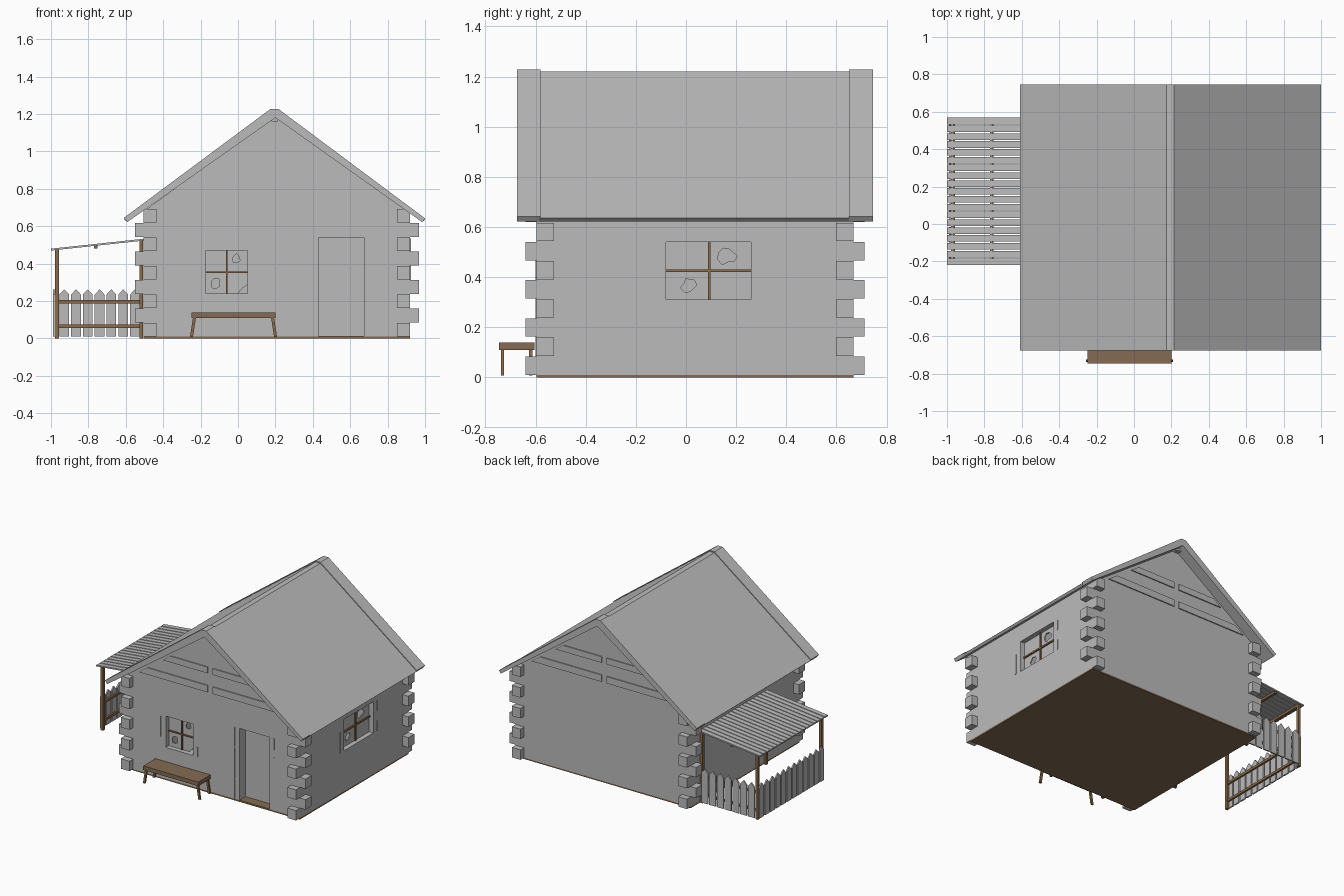
import bpy, bmesh, math, random

if "Cube" in bpy.data.objects:
    bpy.data.objects.remove(bpy.data.objects["Cube"])

random.seed(4)


def material(name, rgb):
    m = bpy.data.materials.new(name)
    m.diffuse_color = (*rgb, 1)
    m.use_nodes = True
    m.node_tree.nodes["Principled BSDF"].inputs["Base Color"].default_value = m.diffuse_color
    return m


GREY = material("weathered grey", (0.5, 0.5, 0.5))
BROWN = material("bench brown", (0.23, 0.145, 0.085))
WOOD = material("warm post wood", (0.26, 0.145, 0.065))


# A solid is a 2D profile extruded along x, y or z from a to b
def solid(axis, pts, a, b):
    return axis, pts, a, b


def box(x0, x1, y0, y1, z0, z1):
    return solid("y", [(x0, z0), (x1, z0), (x1, z1), (x0, z1)], y0, y1)


def make(name, mat, solids):
    bm = bmesh.new()
    place = {"x": lambda u, v, t: (t, u, v),
             "y": lambda u, v, t: (u, t, v),
             "z": lambda u, v, t: (u, v, t)}
    for axis, pts, a, b in solids:
        lo = [bm.verts.new(place[axis](u, v, a)) for u, v in pts]
        hi = [bm.verts.new(place[axis](u, v, b)) for u, v in pts]
        bm.faces.new(lo)
        bm.faces.new(hi[::-1])
        n = len(pts)
        for i in range(n):
            j = (i + 1) % n
            bm.faces.new((lo[i], hi[i], hi[j], lo[j]))
    bmesh.ops.recalc_face_normals(bm, faces=bm.faces)
    me = bpy.data.meshes.new(name)
    bm.to_mesh(me)
    bm.free()
    me.materials.append(mat)
    ob = bpy.data.objects.new(name, me)
    bpy.context.collection.objects.link(ob)
    return ob


def cut(ob, name, solids):
    cutter = make(name, GREY, solids)
    cutter.hide_render = True
    cutter.hide_viewport = True
    mod = ob.modifiers.new(name, "BOOLEAN")
    mod.operation = "DIFFERENCE"
    mod.solver = "EXACT"
    mod.object = cutter


def jagged(cu, cv, r):
    n = 9
    pts = []
    for i in range(n):
        k = r * random.uniform(0.55, 1.15)
        t = 2 * math.pi * i / n
        pts.append((cu + k * math.cos(t), cv + k * math.sin(t)))
    return pts


# Extents of the house body
X0, X1, Y0, Y1 = -0.505, 0.92, -0.597, 0.668
T = 0.075

# Hollow log walls with gables, cut for door and windows
walls = make("log_walls", GREY, [solid("y", [
    (X0, 0.01), (X1, 0.01), (X1, 0.675), (0.2, 1.19), (X0, 0.68)], Y0, Y1)])
cut(walls, "interior_cutter", [solid("y", [
    (X0 + T, -0.05), (X1 - T, -0.05), (X1 - T, 0.64), (0.2, 1.11), (X0 + T, 0.64)],
    Y0 + T, Y1 - T)])
cut(walls, "front_window_cutter", [box(-0.17, 0.05, Y0 - 0.1, Y0 + 0.12, 0.24, 0.47)])
cut(walls, "side_window_cutter", [box(X1 - 0.12, X1 + 0.1, -0.08, 0.26, 0.31, 0.54)])
cut(walls, "door_cutter", [box(0.43, 0.675, Y0 - 0.1, Y0 + 0.12, -0.02, 0.54)])

make("floor", BROWN, [box(X0, X1, Y0, Y1, 0, 0.012)])
make("door", GREY, [box(0.425, 0.68, Y0 + 0.07, Y0 + 0.09, 0.01, 0.545)])

# Interlocking log ends at the four corners, alternating direction
ends = []
STEP = 0.0762
for row in range(9):
    z0 = 0.01 + row * STEP
    z1 = z0 + STEP - 0.003
    for sx in (0, 1):
        for sy in (0, 1):
            xa, xb = ((X0, X0 + 0.07), (X1 - 0.07, X1))[sx]
            ya, yb = ((Y0, Y0 + 0.07), (Y1 - 0.07, Y1))[sy]
            if row % 2 == 0:
                ya, yb = (ya - 0.043, yb) if sy == 0 else (ya, yb + 0.043)
            else:
                xa, xb = (xa - 0.045, xb) if sx == 0 else (xa, xb + 0.048)
            ends.append(box(xa, xb, ya, yb, z0, z1))
make("corner_log_ends", GREY, ends)

# Horizontal gable boards on both ends, split by a centre gap
boards = []
for z0, z1 in ((0.74, 0.79), (0.88, 0.925)):
    w0, w1 = (1.16 - z0) / 0.72, (1.16 - z1) / 0.72
    for s, gap in ((-1, 0.025), (1, 0.015)):
        prof = [(0.2 + s * gap, z0), (0.2 + s * w0, z0), (0.2 + s * w1, z1), (0.2 + s * gap, z1)]
        boards.append(solid("y", prof, Y0 - 0.008, Y0 + 0.01))
        boards.append(solid("y", prof, Y1 - 0.01, Y1 + 0.008))
make("gable_boards", GREY, boards)
make("ridge_beam", GREY, [box(0.178, 0.215, -0.63, 0.7, 1.16, 1.195)])

# Narrow upright slivers beside the openings
slits = [(-0.213, 0.31, 0.46), (0.087, 0.24, 0.31), (0.39, 0.01, 0.155), (0.39, 0.165, 0.39),
         (0.39, 0.4, 0.54), (0.713, 0.01, 0.4), (0.711, 0.46, 0.54)]
make("front_trim", GREY, [box(x - 0.004, x + 0.004, Y0 - 0.004, Y0 + 0.01, a, b)
                          for x, a, b in slits])
make("side_trim", GREY, [box(X1 - 0.01, X1 + 0.004, y - 0.004, y + 0.004, a, b)
                         for y, a, b in ((-0.127, 0.31, 0.46), (0.304, 0.31, 0.385), (0.304, 0.46, 0.535))])


# Roof: a main shell with slightly raised strips at both gable ends
def roof_profile(d):
    return [(-0.61, 0.645 - d), (0.175, 1.228 - d), (0.215, 1.228 - d), (1.0, 0.642 - d),
            (0.985, 0.622), (0.2, 1.18), (-0.592, 0.622)]


make("roof", GREY, [solid("y", roof_profile(0.007), -0.585, 0.65)])
make("roof_end_strips", GREY, [solid("y", roof_profile(0), -0.675, -0.58),
                               solid("y", roof_profile(0), 0.65, 0.746)])

# Broken panes and brown glazing bars
front_glass = make("front_window_pane", GREY, [box(-0.172, 0.052, Y0 + 0.035, Y0 + 0.042, 0.238, 0.472)])
cut(front_glass, "front_pane_holes", [
    solid("y", jagged(-0.01, 0.432, 0.026), Y0, Y0 + 0.1),
    solid("y", jagged(-0.122, 0.3, 0.03), Y0, Y0 + 0.1),
    solid("y", [(-0.01, 0.23), (0.06, 0.23), (0.06, 0.295), (0.02, 0.265)], Y0, Y0 + 0.1)])
side_glass = make("side_window_pane", GREY, [box(X1 - 0.042, X1 - 0.035, -0.082, 0.262, 0.308, 0.542)])
cut(side_glass, "side_pane_holes", [
    solid("x", jagged(0.165, 0.485, 0.038), X1 - 0.1, X1),
    solid("x", jagged(0.012, 0.37, 0.032), X1 - 0.1, X1)])
make("window_bars", WOOD, [
    box(-0.064, -0.055, Y0 + 0.025, Y0 + 0.05, 0.24, 0.47),
    box(-0.17, 0.05, Y0 + 0.025, Y0 + 0.05, 0.35, 0.358),
    box(X1 - 0.05, X1 - 0.025, 0.088, 0.098, 0.31, 0.54),
    box(X1 - 0.05, X1 - 0.025, -0.08, 0.26, 0.42, 0.431)])

# Bench with splayed legs
make("bench_seat", BROWN, [box(-0.249, 0.2, -0.746, -0.605, 0.11, 0.14)])
legs = []
for s in (-1, 1):
    top, bot = -0.024 + s * 0.208, -0.024 + s * 0.225
    for y in (-0.738, -0.626):
        legs.append(solid("y", [(bot - 0.008, 0.008), (bot + 0.008, 0.008),
                                (top + 0.008, 0.115), (top - 0.008, 0.115)], y, y + 0.013))
make("bench_legs", WOOD, legs)

# Lean-to: posts, cross beams and slatted roof on the left side
PY0, PY1 = -0.2, 0.56
posts = []
for y in (PY0, PY1 - 0.02):
    posts.append(box(-0.978, -0.958, y, y + 0.02, 0, 0.475))
    posts.append(box(-0.527, -0.507, y, y + 0.02, 0, 0.52))
make("porch_posts", WOOD, posts)


def slope_z(x):
    return 0.472 + (x + 1.0) * 0.107


make("porch_beams", WOOD, [box(x - 0.01, x + 0.01, PY0, PY1, slope_z(x) - 0.017, slope_z(x))
                           for x in (-0.968, -0.76, -0.517)])
N = 19
pitch = 0.795 / N
make("porch_roof_slats", GREY, [solid("y", [
    (-1.0, 0.47), (-0.505, 0.523), (-0.505, 0.533), (-1.0, 0.48)],
    -0.22 + i * pitch, -0.22 + i * pitch + 0.035) for i in range(N)])


# Picket fence on the back and outer side, rails on the inside
def picket(c):
    return [(c - 0.026, 0.01), (c + 0.026, 0.01), (c + 0.026, 0.235), (c, 0.263), (c - 0.026, 0.235)]


make("back_pickets", GREY, [solid("y", picket(-0.929 + i * 0.063), 0.56, 0.57) for i in range(7)])
make("side_pickets", GREY, [solid("x", picket(-0.17 + i * 0.0635), -0.988, -0.978) for i in range(12)])
rails = []
for z in (0.065, 0.197):
    rails.append(box(-0.96, -0.52, 0.547, 0.56, z - 0.009, z + 0.009))
    rails.append(box(-0.978, -0.965, PY0, PY1, z - 0.009, z + 0.009))
make("fence_rails", WOOD, rails)
